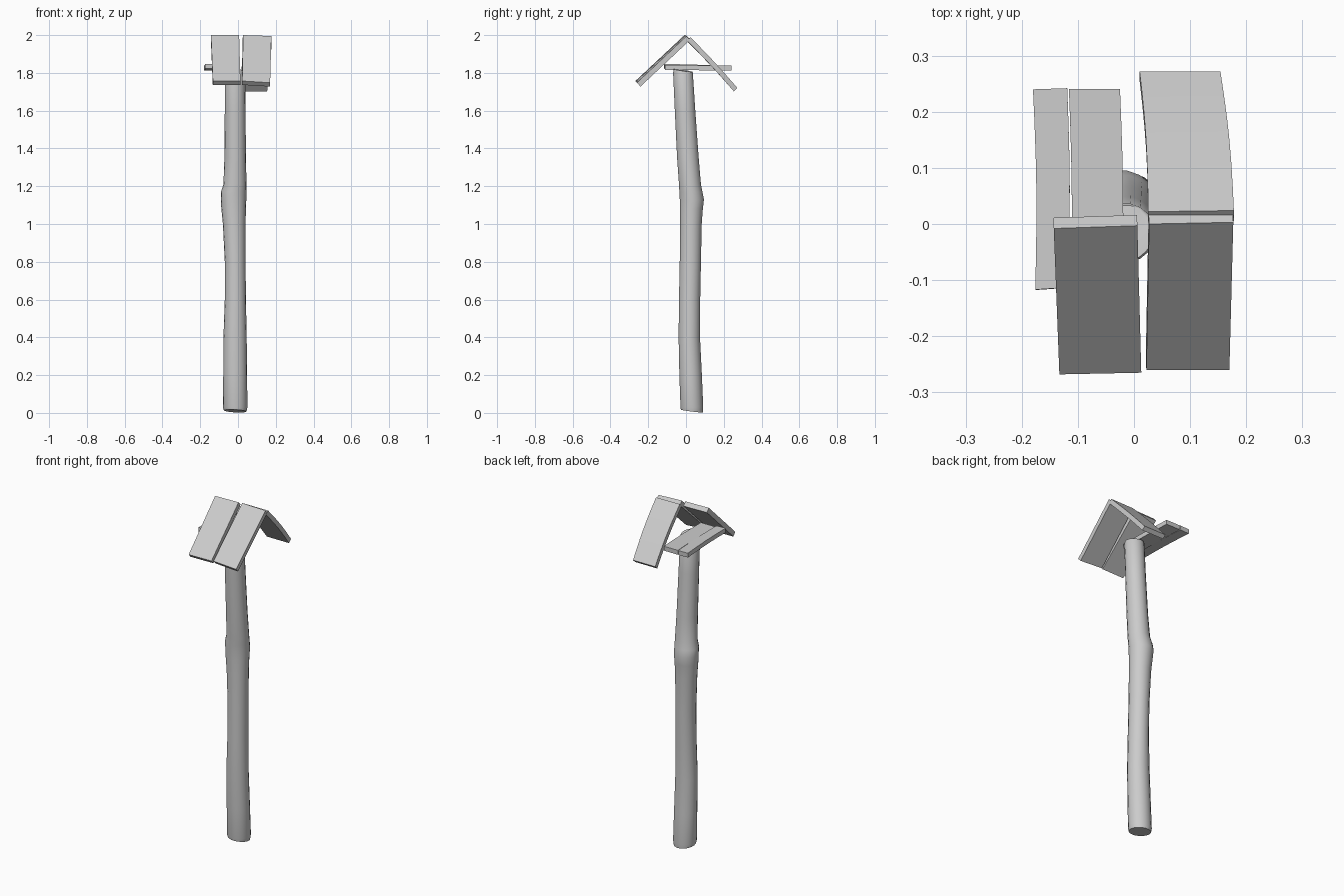
import bpy
import bmesh
import math
from mathutils import Vector

default_cube = bpy.data.objects.get("Cube")
if default_cube:
    bpy.data.objects.remove(default_cube, do_unlink=True)

# Single weathered grey
grey = bpy.data.materials.new("weathered_grey")
grey.use_nodes = True
grey.diffuse_color = (0.6, 0.6, 0.6, 1)
grey.node_tree.nodes["Principled BSDF"].inputs["Base Color"].default_value = grey.diffuse_color


def finish(name, bm, angle):
    bmesh.ops.recalc_face_normals(bm, faces=bm.faces)
    mesh = bpy.data.meshes.new(name)
    bm.to_mesh(mesh)
    bm.free()
    mesh.materials.append(grey)
    obj = bpy.data.objects.new(name, mesh)
    bpy.context.collection.objects.link(obj)
    bpy.ops.object.select_all(action="DESELECT")
    obj.select_set(True)
    bpy.context.view_layer.objects.active = obj
    bpy.ops.object.shade_smooth_by_angle(angle=math.radians(angle))
    return obj


def bridge(bm, rings):
    """Skin neighbouring vertex rings and cap both ends."""
    for lower, upper in zip(rings, rings[1:]):
        count = len(lower)
        for i in range(count):
            j = (i + 1) % count
            bm.faces.new((lower[i], lower[j], upper[j], upper[i]))
    bm.faces.new(rings[0][::-1])
    bm.faces.new(rings[-1])


def post(name, sections, sides=18):
    """Crooked trunk; each section is height, then left/right and front/back limits."""
    bm = bmesh.new()
    rings = []
    for k, (z, x0, x1, y0, y1) in enumerate(sections):
        # sawn ends are cut slightly askew
        tilt = 0.008 if k in (0, len(sections) - 1) else 0
        ring = []
        for i in range(sides):
            a = math.tau * i / sides
            x = (x0 + x1) / 2 + (x1 - x0) / 2 * math.cos(a)
            y = (y0 + y1) / 2 + (y1 - y0) / 2 * math.sin(a)
            ring.append(bm.verts.new((x, y, z - tilt * math.sin(a + 0.4))))
        rings.append(ring)
    bridge(bm, rings)
    return finish(name, bm, 50)


def plank(name, start, end, thickness, bow=0.0, lift=0.0, steps=6):
    """Board whose top runs from the start edge to the end edge."""
    s0, s1 = (Vector(p) for p in start)
    e0, e1 = (Vector(p) for p in end)
    normal = (s1 - s0).cross(e0 - s0).normalized()
    if normal.z < 0:
        normal.negate()
    bm = bmesh.new()
    rings = []
    for k in range(steps + 1):
        t = k / steps
        curve = math.sin(math.pi * t)
        shift = Vector((bow * curve, 0, 0)) + normal * lift * curve
        a, b = s0.lerp(e0, t) + shift, s1.lerp(e1, t) + shift
        down = normal * thickness
        rings.append([bm.verts.new(p) for p in (a, b, b - down, a - down)])
    bridge(bm, rings)
    return finish(name, bm, 35)


# Crooked post with a knotted bulge
post("post", [
    (0.01, -0.075, 0.045, -0.028, 0.09),
    (0.03, -0.08, 0.05, -0.03, 0.092),
    (0.2, -0.078, 0.048, -0.036, 0.085),
    (0.4, -0.077, 0.046, -0.04, 0.075),
    (0.6, -0.07, 0.042, -0.038, 0.076),
    (0.8, -0.07, 0.04, -0.034, 0.08),
    (1.0, -0.08, 0.04, -0.032, 0.084),
    (1.08, -0.088, 0.042, -0.033, 0.09),
    (1.13, -0.091, 0.044, -0.034, 0.096),
    (1.17, -0.09, 0.045, -0.036, 0.088),
    (1.21, -0.077, 0.045, -0.038, 0.08),
    (1.35, -0.072, 0.042, -0.048, 0.068),
    (1.6, -0.07, 0.04, -0.06, 0.05),
    (1.8, -0.07, 0.038, -0.069, 0.037),
    (1.813, -0.066, 0.034, -0.066, 0.034),
])

# Pitched roof: two front boards and one back board
plank("roof_front_right_board",
      ((-0.143, -0.008, 2), (0.006, -0.003, 2)),
      ((-0.133, -0.268, 1.757), (0.013, -0.265, 1.757)), 0.028)
plank("roof_front_left_board",
      ((0.027, 0, 2), (0.177, 0.003, 1.995)),
      ((0.022, -0.26, 1.757), (0.17, -0.26, 1.748)), 0.028)
plank("roof_back_board",
      ((0.025, 0.022, 1.988), (0.178, 0.024, 1.988)),
      ((0.01, 0.272, 1.72), (0.154, 0.272, 1.72)), 0.026, bow=0.004, lift=0.004)

# Shelf: two boards laid across the post top
plank("shelf_outer_board",
      ((-0.176, -0.117, 1.848), (-0.118, -0.113, 1.848)),
      ((-0.18, 0.24, 1.838), (-0.119, 0.242, 1.838)), 0.026, bow=0.004)
plank("shelf_inner_board",
      ((-0.112, -0.11, 1.842), (-0.02, -0.11, 1.842)),
      ((-0.116, 0.241, 1.838), (-0.025, 0.241, 1.838)), 0.026, bow=0.003)
